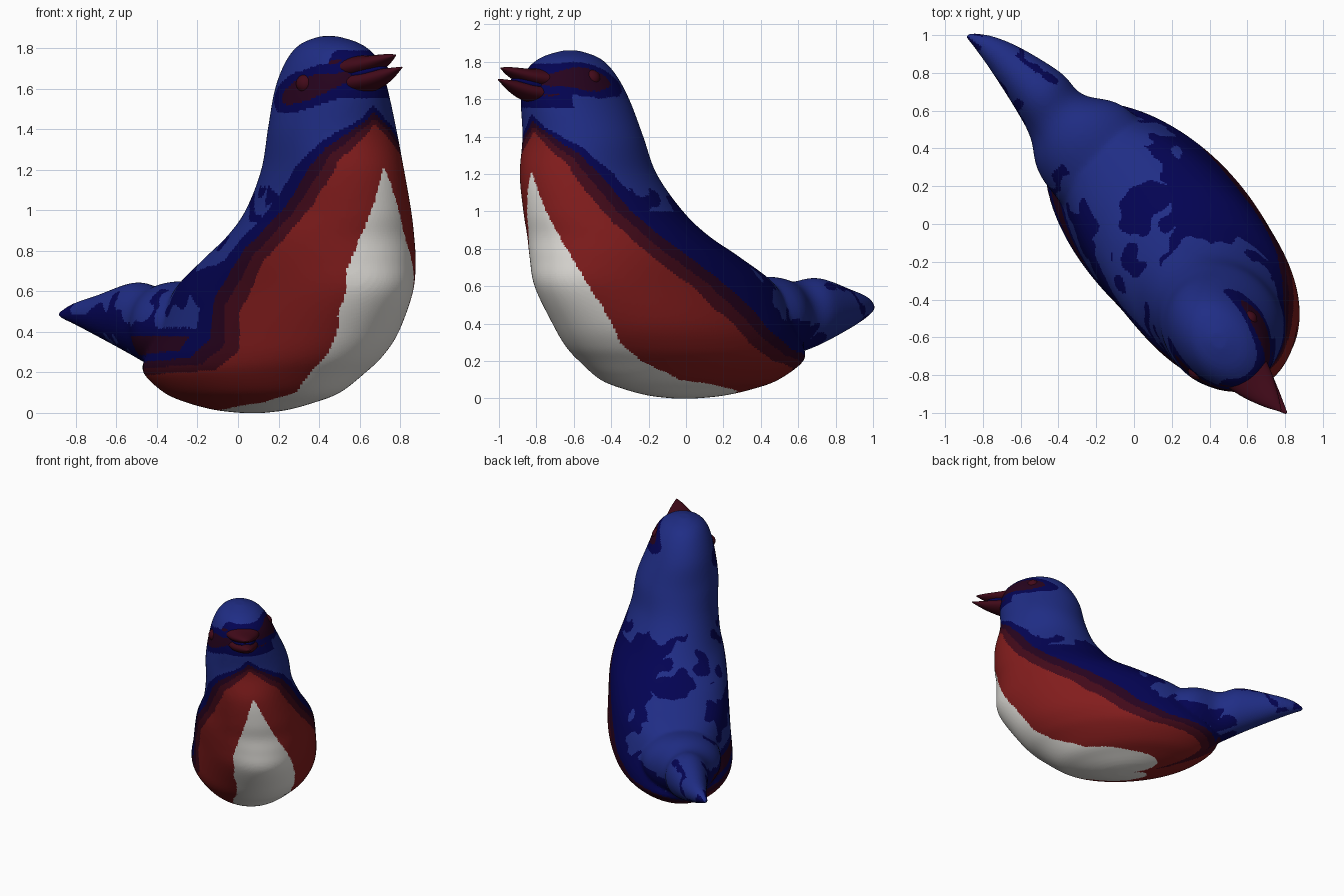
import bpy, bmesh, math
from mathutils import Vector, noise

if "Cube" in bpy.data.objects:
    bpy.data.objects.remove(bpy.data.objects["Cube"])

# bird axes: s runs tail to beak, t to the bird's left
U, V = Vector((0.64, -0.77, 0)), Vector((0.77, 0.64, 0))


def place(s, t, z):
    return U * s + V * t + Vector((0, 0, z))


def material(name, rgb):
    m = bpy.data.materials.new(name)
    m.diffuse_color = (*rgb, 1)
    m.use_nodes = True
    m.node_tree.nodes["Principled BSDF"].inputs["Base Color"].default_value = m.diffuse_color
    return m


MATS = [material("white", (0.80, 0.78, 0.74)),
        material("red", (0.225, 0.012, 0.012)),
        material("maroon", (0.055, 0.003, 0.010)),
        material("plum", (0.020, 0.001, 0.013)),
        material("navy", (0.001, 0.001, 0.085)),
        material("blue", (0.014, 0.026, 0.235))]
WHITE, RED, MAROON, PLUM, NAVY, BLUE = range(6)

# body slices: z, s centre, s radius, t centre, t radius
BODY = [(0.0, .05, .08, .05, .05), (.015, .04, .24, .05, .13), (.05, .03, .41, .055, .22),
        (.10, .03, .56, .065, .32), (.20, .03, .70, .08, .415), (.28, .09, .74, .095, .445),
        (.40, .18, .75, .11, .455), (.60, .30, .755, .105, .445), (.75, .43, .64, .095, .435),
        (.87, .54, .53, .08, .41), (1.0, .625, .465, .06, .365), (1.2, .70, .395, .025, .32),
        (1.4, .72, .335, .005, .305), (1.6, .75, .315, -.025, .25), (1.74, .775, .265, -.038, .20),
        (1.82, .77, .175, -.045, .135), (1.86, .76, .05, -.05, .04)]
# tail slices: s, z centre, z radius, t centre, t radius
TAIL = [(-.10, .40, .20, .08, .30), (-.50, .42, .23, .07, .29), (-.70, .43, .195, .05, .18),
        (-.86, .465, .18, .06, .155), (-1.1, .48, .105, .035, .10),
        (-1.25, .49, .055, 0, .055), (-1.335, .485, .016, -.04, .016)]


def spline(rows, steps=6):
    out = []
    for i in range(len(rows) - 1):
        p = [rows[min(max(i + k, 0), len(rows) - 1)] for k in (-1, 0, 1, 2)]
        for j in range(steps):
            f = j / steps
            out.append(tuple(0.5 * (2 * b + (c - a) * f + (2 * a - 5 * b + 4 * c - d) * f * f
                                    + (3 * b - a - 3 * c + d) * f ** 3)
                             for a, b, c, d in zip(*p)))
    return out + [rows[-1]]


def loft(bm, rows, put, n=64):
    rings = []
    for key, c1, r1, c2, r2 in rows:
        rings.append([bm.verts.new(put(key, c1 + r1 * math.cos(k * math.tau / n),
                                       c2 + r2 * math.sin(k * math.tau / n)))
                      for k in range(n)])
    for a, b in zip(rings, rings[1:]):
        for k in range(n):
            bm.faces.new((a[k], a[(k + 1) % n], b[(k + 1) % n], b[k]))
    bm.faces.new(rings[0][::-1])
    bm.faces.new(rings[-1])


def finish(bm, name, mats):
    bmesh.ops.recalc_face_normals(bm, faces=bm.faces)
    mesh = bpy.data.meshes.new(name)
    bm.to_mesh(mesh)
    bm.free()
    for m in mats:
        mesh.materials.append(m)
    ob = bpy.data.objects.new(name, mesh)
    bpy.context.collection.objects.link(ob)
    mesh.shade_smooth()
    return ob


# body and tail, fused into one smooth skin
bm = bmesh.new()
loft(bm, spline(BODY), lambda z, s, t: place(s, t, z))
loft(bm, spline(TAIL), lambda s, z, t: place(s, t, z))
body = finish(bm, "bird_body", MATS)
bpy.context.view_layer.objects.active = body
body.select_set(True)
rm = body.modifiers.new("fuse", 'REMESH')
rm.mode, rm.voxel_size = 'VOXEL', 0.012
sm = body.modifiers.new("soften", 'SMOOTH')
sm.factor, sm.iterations = 0.5, 20
for name in ("fuse", "soften"):
    bpy.ops.object.modifier_apply(modifier=name)

# plumage borders: half-angle around the breast at each height, per side
WHITE_L = [(0, 180), (.03, 140), (.06, 95), (.10, 58), (.2, 38), (.3, 33), (.6, 31), (.8, 21),
           (1.0, 12), (1.22, 0)]
WHITE_R = [(0, 180), (.02, 90), (.05, 46), (.10, 27), (.3, 23), (.5, 28), (.7, 29), (.85, 23),
           (1.0, 15), (1.22, 0)]
RED_L = [(0, 180), (.12, 170), (.2, 110), (.3, 97), (.45, 89), (.6, 82), (.8, 67),
         (1.0, 57), (1.25, 40), (1.42, 0)]
RED_R = [(0, 180), (.17, 165), (.21, 75), (.3, 69), (.5, 77), (.75, 75), (.9, 66),
         (1.05, 56), (1.25, 41), (1.42, 0)]


def lerp(rows, x):
    if x <= rows[0][0]:
        return rows[0][1:]
    for a, b in zip(rows, rows[1:]):
        if x <= b[0]:
            f = (x - a[0]) / (b[0] - a[0])
            return tuple(p + (q - p) * f for p, q in zip(a[1:], b[1:]))
    return (-99,) if len(rows[0]) == 2 else rows[-1][1:]


def plumage(c, nrm):
    s, t, z = c.dot(U), c.dot(V), c.z
    rough = noise.noise(c * 4) + 0.5 * noise.noise(c * 11)
    # face mask, tilted with the head, and beak surround
    if z > 1.48:
        zm = z - 1.65 - .25 * (t + .05) - .15 * (s - .85)
        d = ((s - .85) / .27) ** 2 + (zm / .105) ** 2 + 0.25 * rough
        if abs(t + .05) > .07 and d < 1:
            return PLUM if d < .4 else NAVY
        if s > .94 and 1.55 < z < 1.79:
            return PLUM if 1.62 < z < 1.74 else NAVY
    s0, a, t0, b = lerp(BODY, z)
    ang = math.degrees(math.atan2(abs(t - t0) / b, (s - s0) / a)) + 2 * rough
    left = t > t0
    if ang < lerp(WHITE_L if left else WHITE_R, z)[0]:
        return WHITE
    taper = min(1, max(0, (1.45 - z) / .25))
    for k, m in ((0, RED), (1, MAROON), (2, PLUM), (3.2, NAVY)):
        if ang < lerp(RED_L if left else RED_R, z - .03 * k)[0] + 8.5 * k * taper:
            return m
    # dark patches on flanks, shoulders and tail
    side = nrm.dot(V)
    if z < .42 and s > -.64 and nrm.z < .5:
        return PLUM if z < .38 and not left else NAVY
    if z < 1.0:
        if side > .3 + .5 * rough and -.25 < s + .2 * rough < .6:
            return NAVY
        if nrm.z < -.15 and s > -.72 + .15 * rough:
            return NAVY
        if abs(side) > .45 and rough > .12:
            return NAVY
    if .80 < z + .1 * rough < 1.12 and rough > -.08:
        return NAVY
    return BLUE


for p in body.data.polygons:
    p.material_index = plumage(p.center, p.normal)

# open beak: flattened curved cones, with the dark mouth between
for name, mat, rows in (
        ("upper_beak", MAROON, [(.95, 1.70, .065, -.045, .135), (1.07, 1.718, .046, -.043, .10),
                                (1.18, 1.745, .026, -.04, .05), (1.255, 1.766, .004, -.035, .006)]),
        ("lower_beak", MAROON, [(.95, 1.625, .06, -.045, .125), (1.07, 1.64, .05, -.04, .095),
                                (1.18, 1.668, .033, -.03, .052), (1.285, 1.705, .004, -.02, .006)]),
        ("mouth", NAVY, [(.97, 1.67, .05, -.045, .10), (1.08, 1.68, .04, -.04, .075),
                         (1.16, 1.70, .012, -.035, .035)])):
    bm = bmesh.new()
    loft(bm, spline(rows), lambda s, z, t: place(s, t, z), 32)
    finish(bm, name, [MATS[mat]])

# eyes, tilted with the head
for name, s, t, z in (("left_eye", .775, .142, 1.71), ("right_eye", .81, -.24, 1.625)):
    bm = bmesh.new()
    bmesh.ops.create_uvsphere(bm, u_segments=24, v_segments=16, radius=0.047)
    bmesh.ops.translate(bm, vec=place(s, t, z), verts=bm.verts)
    finish(bm, name, [MATS[MAROON]])
